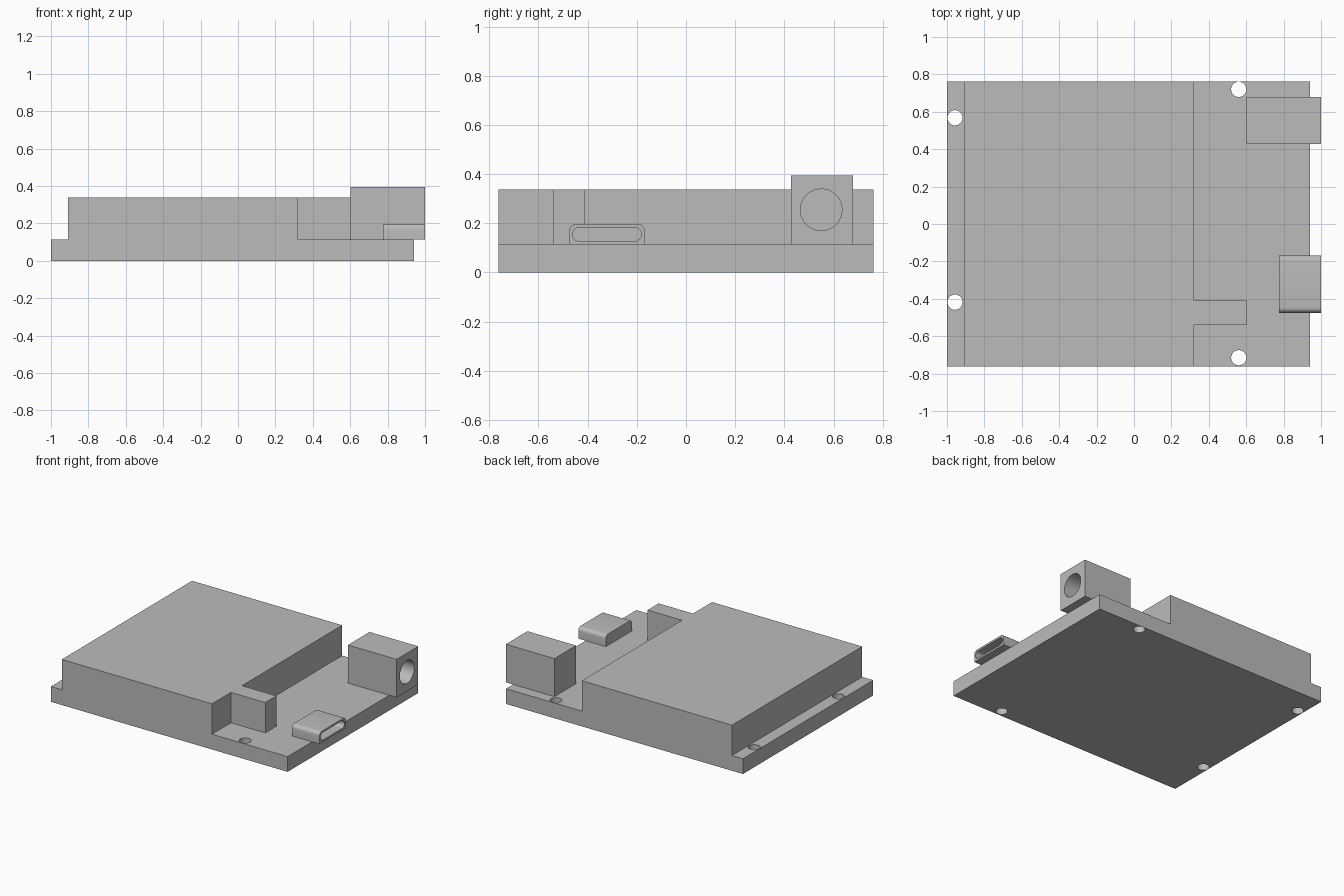
import bpy
import bmesh
from math import cos, sin, pi, radians
from mathutils import Vector

cube = bpy.data.objects.get("Cube")
if cube:
    bpy.data.objects.remove(cube, do_unlink=True)

grey = bpy.data.materials.new("plain grey")
grey.use_nodes = True
colour = (0.5, 0.5, 0.5, 1)
grey.diffuse_color = colour
grey.node_tree.nodes["Principled BSDF"].inputs["Base Color"].default_value = colour


def prism(name, outline, start, end, axis="Z"):
    """Extrude a 2D outline: (x, y) along Z, or (y, z) along X."""
    bm = bmesh.new()
    place = (lambda a, b: (a, b, start)) if axis == "Z" else (lambda a, b: (start, a, b))
    face = bm.faces.new([bm.verts.new(place(a, b)) for a, b in outline])
    new = bmesh.ops.extrude_face_region(bm, geom=[face])["geom"]
    step = Vector((0, 0, end - start)) if axis == "Z" else Vector((end - start, 0, 0))
    bmesh.ops.translate(bm, vec=step, verts=[g for g in new if isinstance(g, bmesh.types.BMVert)])
    bmesh.ops.recalc_face_normals(bm, faces=bm.faces)
    mesh = bpy.data.meshes.new(name)
    bm.to_mesh(mesh)
    bm.free()
    mesh.materials.append(grey)
    obj = bpy.data.objects.new(name, mesh)
    bpy.context.collection.objects.link(obj)
    return obj


def rect(a0, a1, b0, b1):
    return [(a0, b0), (a1, b0), (a1, b1), (a0, b1)]


def circle(a, b, r, sides=20):
    return [(a + r * cos(2 * pi * i / sides), b + r * sin(2 * pi * i / sides)) for i in range(sides)]


def rounded(a0, a1, b0, b1, r, round_bottom=True, steps=6):
    """Rectangle with rounded top corners and optionally rounded bottom ones."""
    pts = []
    corners = [(a1 - r, b1 - r, 0), (a0 + r, b1 - r, 1)]
    if round_bottom:
        corners += [(a0 + r, b0 + r, 2), (a1 - r, b0 + r, 3)]
    for a, b, quarter in corners:
        for i in range(steps + 1):
            t = (quarter + i / steps) * pi / 2
            pts.append((a + r * cos(t), b + r * sin(t)))
    return pts if round_bottom else pts + [(a0, b0), (a1, b0)]


def cut(obj, cutter):
    cutter.hide_render = True
    mod = obj.modifiers.new("cut", "BOOLEAN")
    mod.operation, mod.solver, mod.object = "DIFFERENCE", "EXACT", cutter
    bpy.context.view_layer.objects.active = obj
    bpy.ops.object.modifier_apply(modifier=mod.name)
    bpy.data.objects.remove(cutter, do_unlink=True)


def smooth(obj):
    bpy.ops.object.select_all(action="DESELECT")
    obj.select_set(True)
    bpy.context.view_layer.objects.active = obj
    bpy.ops.object.shade_smooth_by_angle(angle=radians(30))


DECK = 0.113   # top of the base board
ROOF = 0.338   # top of the housing

# Base board with four mounting holes
board = prism("base_board", rect(-1, 0.94, -0.762, 0.762), 0, DECK)
for x, y in [(-0.957, 0.568), (-0.957, -0.418), (0.56, 0.72), (0.56, -0.715)]:
    cut(board, prism("hole_cutter", circle(x, y, 0.041), -0.1, 0.2))

# Main housing with a small tab on its side
prism("housing", [(-0.91, -0.762), (0.32, -0.762), (0.32, -0.54), (0.602, -0.54),
                  (0.602, -0.41), (0.32, -0.41), (0.32, 0.762), (-0.91, 0.762)], DECK, ROOF)

# Power jack with a round blind socket
jack = prism("power_jack", rect(0.602, 1, 0.427, 0.68), DECK, 0.395)
cut(jack, prism("socket_cutter", circle(0.55, 0.255, 0.085), 0.68, 1.1, "X"))

# Flat port with a hollow rounded slot
port = prism("flat_port", rounded(-0.475, -0.168, DECK, 0.197, 0.028, False), 0.775, 1, "X")
cut(port, prism("slot_cutter", rounded(-0.461, -0.182, 0.127, 0.183, 0.027), 0.8, 1.1, "X"))

for part in (board, jack, port):
    smooth(part)
